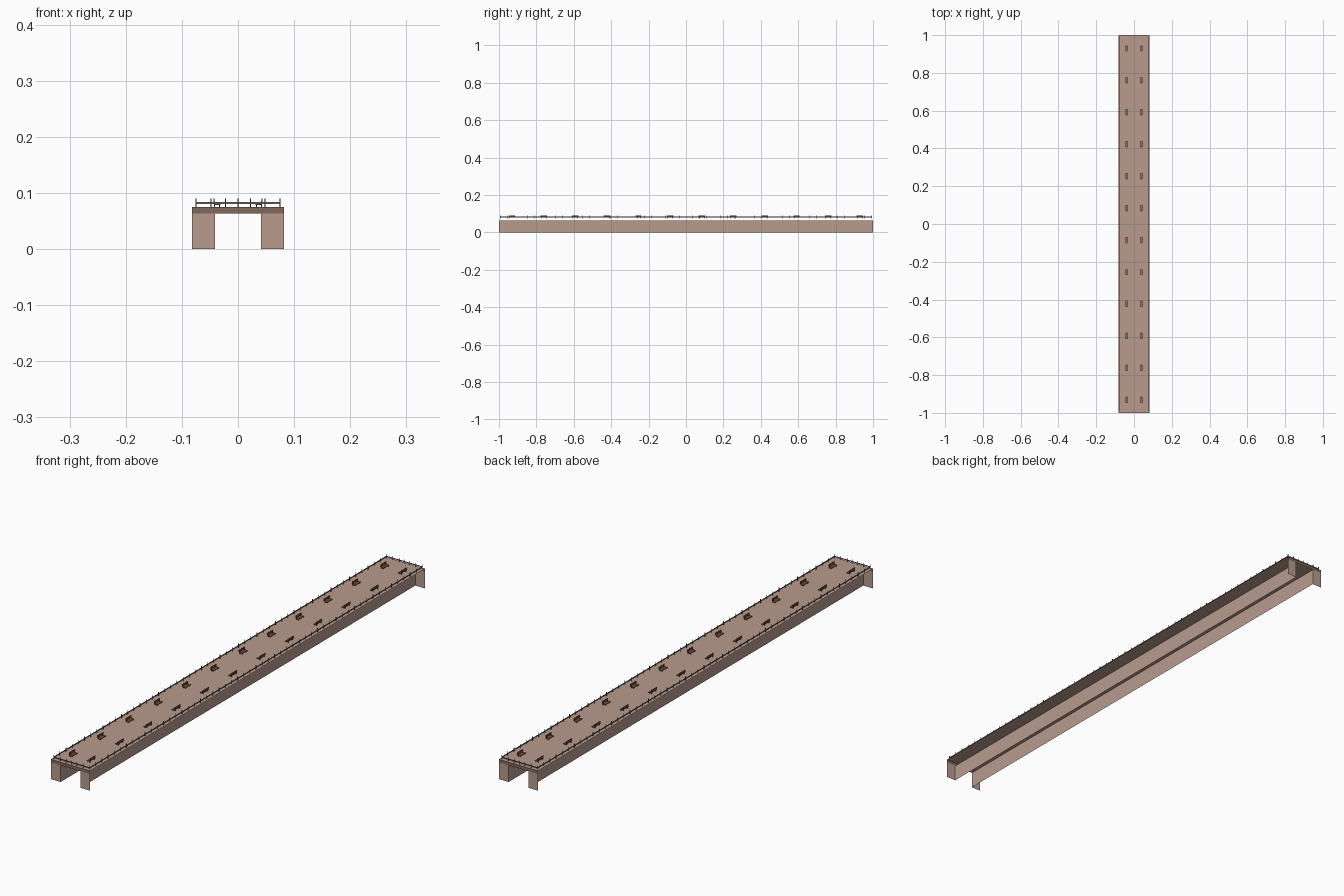
import bpy, bmesh
from mathutils import Matrix, Vector

if "Cube" in bpy.data.objects:
    bpy.data.objects.remove(bpy.data.objects["Cube"])


def material(name, rgb):
    m = bpy.data.materials.new(name)
    m.diffuse_color = (*rgb, 1)
    m.use_nodes = True
    m.node_tree.nodes["Principled BSDF"].inputs["Base Color"].default_value = m.diffuse_color
    return m


STONE = material("warm stone", (0.48, 0.33, 0.27))
TRIM = material("dark stone trim", (0.22, 0.14, 0.115))
RAIL = material("grey rail", (0.24, 0.20, 0.18))
IRON = material("dark iron", (0.06, 0.04, 0.035))
WOOD = material("bench wood", (0.19, 0.085, 0.045))


def make(name, mat, boxes=(), quads=()):
    """One object from (low corner, high corner) boxes and four-point sheets."""
    bm = bmesh.new()
    for lo, hi in boxes:
        lo, hi = Vector(lo), Vector(hi)
        mtx = Matrix.Translation((lo + hi) / 2) @ Matrix.Diagonal((*(hi - lo), 1))
        bmesh.ops.create_cube(bm, size=1, matrix=mtx)
    for pts in quads:
        bm.faces.new([bm.verts.new(p) for p in pts])
    me = bpy.data.meshes.new(name)
    bm.to_mesh(me)
    bm.free()
    me.materials.append(mat)
    ob = bpy.data.objects.new(name, me)
    bpy.context.collection.objects.link(ob)
    return ob


W, IN, L = 0.082, 0.041, 1.0      # half width, inner wall, half length
WALL, DECK, TOP = 0.063, 0.075, 0.09

# walking surface, open along its long sides
make("deck", STONE, quads=[[(-W, -L, DECK), (W, -L, DECK), (W, L, DECK), (-W, L, DECK)]])

# long supporting walls set in from the edge
walls = []
for s in (-1, 1):
    x = s * IN
    q = [(x, -L, 0), (x, L, 0), (x, L, WALL), (x, -L, WALL)]
    walls.append(q if s > 0 else q[::-1])
make("support_walls", STONE, quads=walls)

# end panels outside the walls, and a layered trim band under the deck ends
panels, bands = [], []
for e in (-1, 1):
    y = e * L

    def sheet(a, b, z0, z1):
        q = [(a, y, z0), (b, y, z0), (b, y, z1), (a, y, z1)]
        return q if e < 0 else q[::-1]

    panels += [sheet(-W, -IN, 0, WALL), sheet(IN, W, 0, WALL)]
    bands += [sheet(-W, W, WALL, 0.067), sheet(-W, W, 0.067, 0.071), sheet(-W, W, 0.071, DECK)]
make("end_panels", STONE, quads=panels)
make("end_bands", TRIM, quads=bands)

# railing posts and rails around the deck
RX, RY, t = 0.075, 0.993, 0.0008
posts, rails = [], []


def post(x, y):
    posts.append(((x - t, y - t, DECK), (x + t, y + t, TOP)))


N = 54
for s in (-1, 1):
    for i in range(N + 1):
        post(s * RX, -RY + 2 * RY * i / N)
    for x in (-0.048, -0.022, 0, 0.022, 0.048):
        post(x, s * RY)
    z0, z1 = 0.0805, 0.084
    rails.append(((s * RX - 0.0005, -RY, z0), (s * RX + 0.0005, RY, z1)))
    rails.append(((-RX, s * RY - 0.0005, z0), (RX, s * RY + 0.0005, z1)))
make("railing_posts", IRON, boxes=posts)
make("railing_rails", RAIL, boxes=rails)


# two rows of benches, backs toward the outside
def span(s, a, b, y0, y1, z0, z1):
    return ((min(s * a, s * b), y0, z0), (max(s * a, s * b), y1, z1))


for s, side in ((-1, "left"), (1, "right")):
    planks, legs = [], []
    for i in range(12):
        y = -0.93 + 0.169 * i
        planks.append(span(s, 0.031, 0.041, y - 0.017, y + 0.017, 0.078, 0.080))
        planks.append(span(s, 0.042, 0.044, y - 0.017, y + 0.017, 0.082, TOP))
        for d in (-0.013, 0.013):
            legs.append(span(s, 0.032, 0.034, y + d - 0.001, y + d + 0.001, DECK, 0.078))
            legs.append(span(s, 0.041, 0.043, y + d - 0.001, y + d + 0.001, DECK, 0.085))
    make(side + "_bench_planks", WOOD, boxes=planks)
    make(side + "_bench_legs", IRON, boxes=legs)
